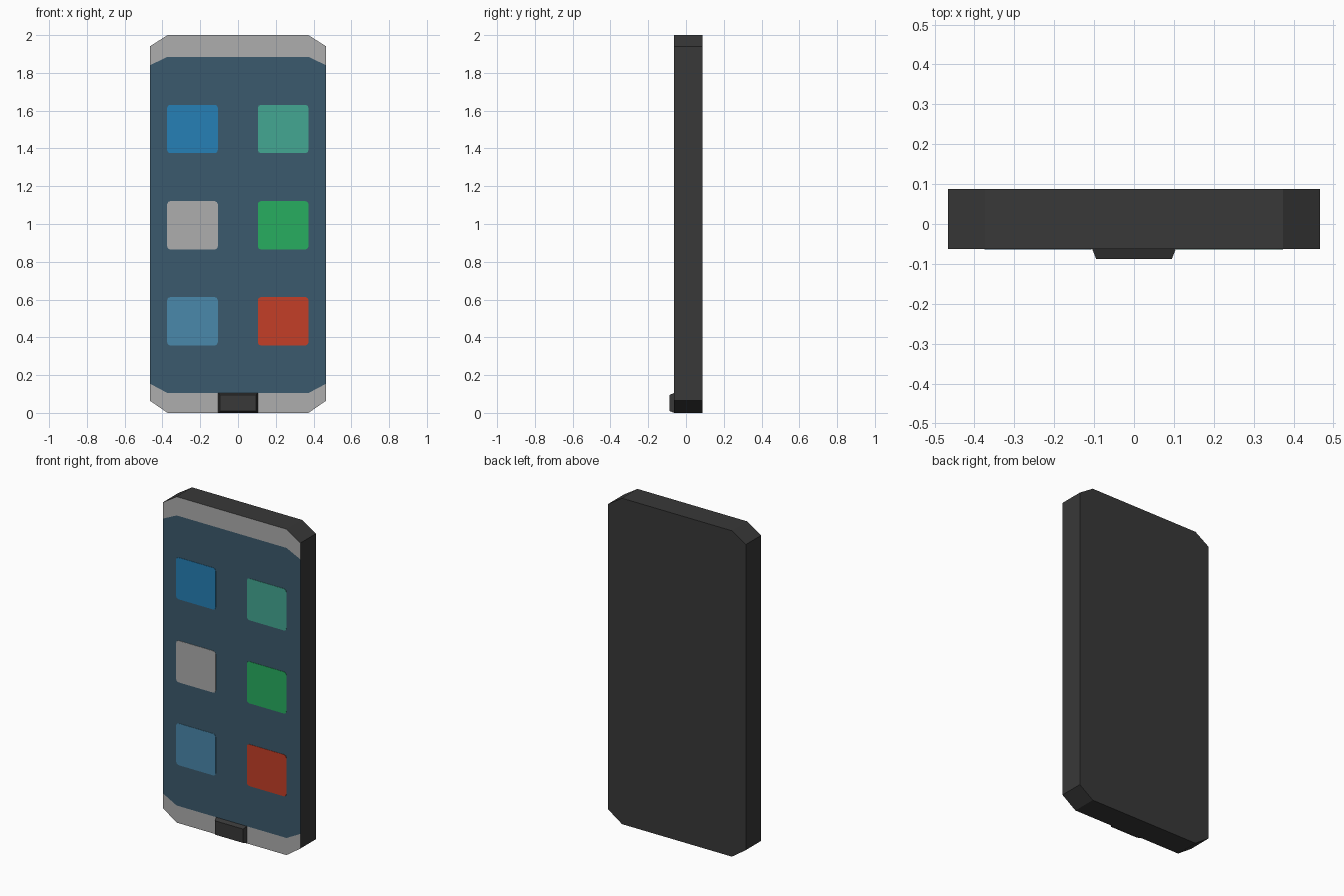
import bpy, bmesh, math

if "Cube" in bpy.data.objects:
    bpy.data.objects.remove(bpy.data.objects["Cube"])


def material(name, r, g, b):
    def lin(c):
        c /= 255
        return c / 12.92 if c <= 0.04045 else ((c + 0.055) / 1.055) ** 2.4
    m = bpy.data.materials.new(name)
    m.diffuse_color = (lin(r), lin(g), lin(b), 1)
    m.use_nodes = True
    m.node_tree.nodes["Principled BSDF"].inputs["Base Color"].default_value = m.diffuse_color
    return m


CASE = material("dark_case", 56, 56, 56)
BEZEL = material("light_grey", 173, 173, 173)
SCREEN = material("slate_blue", 59, 90, 109)
BLUE = material("blue", 38, 128, 182)
TEAL = material("teal", 68, 167, 146)
GREEN = material("green", 39, 174, 96)
SKY = material("sky_blue", 74, 136, 171)
RED = material("red", 196, 63, 39)


def finish(name, bm, mats):
    bmesh.ops.recalc_face_normals(bm, faces=bm.faces[:])
    me = bpy.data.meshes.new(name)
    bm.to_mesh(me)
    bm.free()
    for m in mats:
        me.materials.append(m)
    ob = bpy.data.objects.new(name, me)
    bpy.context.collection.objects.link(ob)
    return ob


def loft(bm, front, back):
    """Closed solid between two outlines with the same point count."""
    a = [bm.verts.new(p) for p in front]
    b = [bm.verts.new(p) for p in back]
    bm.faces.new(a)
    bm.faces.new(b)
    for i in range(len(a)):
        j = (i + 1) % len(a)
        bm.faces.new((a[i], a[j], b[j], b[i]))


W, C = 0.467, 0.373            # half width, half width of the straight ends
FRONT, BACK = -0.0625, 0.0875

# Case: chamfered slab whose front is cut into bezels and screen
bm = bmesh.new()
right = [(C, 0), (W, 0.065), (W, 0.155), (W, 1.84), (W, 1.94), (C, 2)]
outline = right + [(-x, z) for x, z in reversed(right)]
f = [bm.verts.new((x, FRONT, z)) for x, z in outline]
b = [bm.verts.new((x, BACK, z)) for x, z in outline]
for i in range(12):
    j = (i + 1) % 12
    bm.faces.new((f[i], f[j], b[j], b[i]))
bm.faces.new(b)
lo = [bm.verts.new((x, FRONT, 0.105)) for x in (C, -C)]
hi = [bm.verts.new((x, FRONT, 1.885)) for x in (C, -C)]
bottom = bm.faces.new((f[0], f[1], f[2], lo[0], lo[1], f[9], f[10], f[11]))
top = bm.faces.new((f[3], f[4], f[5], f[6], f[7], f[8], hi[1], hi[0]))
screen = bm.faces.new((f[2], f[3], hi[0], hi[1], f[8], f[9], lo[1], lo[0]))
bottom.material_index = top.material_index = 1
screen.material_index = 2
finish("case", bm, [CASE, BEZEL, SCREEN])

# Home button: shallow block tapering towards the front
bm = bmesh.new()


def rect(hw, z0, z1, y):
    return [(-hw, y, z0), (hw, y, z0), (hw, y, z1), (-hw, y, z1)]


loft(bm, rect(0.095, 0.01, 0.095, -0.0875), rect(0.105, 0.0, 0.105, FRONT))
finish("home_button", bm, [CASE])

# Screen tiles: thin plates with small rounded corners
HX, HZ, R = 0.134, 0.128, 0.016


def tile(name, cx, cz, mat):
    pts = []
    for k, (sx, sz) in enumerate([(1, 1), (-1, 1), (-1, -1), (1, -1)]):
        for s in range(3):
            a = math.radians(90 * k + 45 * s)
            pts.append((cx + sx * (HX - R) + R * math.cos(a),
                        cz + sz * (HZ - R) + R * math.sin(a)))
    bm = bmesh.new()
    loft(bm, [(x, FRONT - 0.002, z) for x, z in pts],
         [(x, FRONT, z) for x, z in pts])
    finish(name, bm, [mat])


rows = [("upper", 1.503, BLUE, TEAL), ("middle", 0.993, BEZEL, GREEN),
        ("lower", 0.485, SKY, RED)]
for row, z, left_mat, right_mat in rows:
    tile(row + "_left_tile", -0.241, z, left_mat)
    tile(row + "_right_tile", 0.239, z, right_mat)
